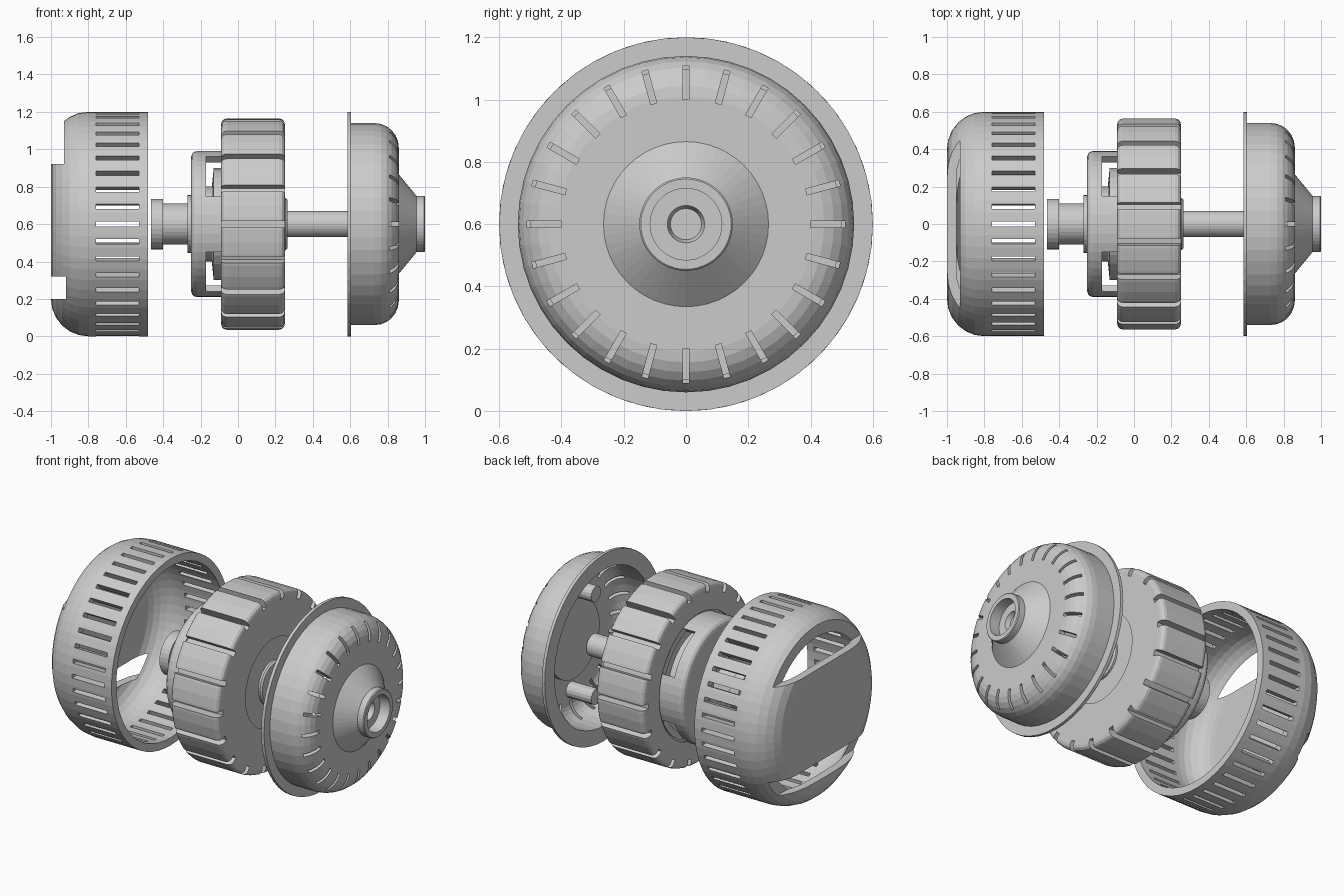
import bpy, bmesh
from math import sin, cos, pi, radians
from mathutils import Matrix, Vector

if "Cube" in bpy.data.objects:
    bpy.data.objects.remove(bpy.data.objects["Cube"])

AXIS = Vector((0, 0, 0.6))
grey = bpy.data.materials.new("metal_grey")
grey.use_nodes = True
grey.diffuse_color = (0.6, 0.6, 0.6, 1)
grey.node_tree.nodes["Principled BSDF"].inputs["Base Color"].default_value = grey.diffuse_color


def finish(bm, name):
    mesh = bpy.data.meshes.new(name)
    bmesh.ops.recalc_face_normals(bm, faces=bm.faces)
    bm.to_mesh(mesh)
    bm.free()
    mesh.materials.append(grey)
    ob = bpy.data.objects.new(name, mesh)
    bpy.context.collection.objects.link(ob)
    ob.location = AXIS
    return ob


def arc(cx, cr, rad, a0, a1, n=6):
    """Points (x, radius) on a rounded corner."""
    steps = [radians(a0 + (a1 - a0) * i / n) for i in range(n + 1)]
    return [(cx + rad * cos(a), cr + rad * sin(a)) for a in steps]


def lathe(name, profile, sides=48):
    """Revolve a closed (x, radius) profile around the motor axis."""
    bm = bmesh.new()
    vs = [bm.verts.new((x, 0, r)) for x, r in profile]
    edges = [bm.edges.new((vs[i], vs[(i + 1) % len(vs)])) for i in range(len(vs))
             if profile[i][1] > 0 or profile[(i + 1) % len(vs)][1] > 0]
    bmesh.ops.spin(bm, geom=vs + edges, cent=(0, 0, 0), axis=(1, 0, 0),
                   angle=2 * pi, steps=sides, use_duplicate=False)
    bmesh.ops.remove_doubles(bm, verts=bm.verts, dist=1e-5)
    return finish(bm, name)


def add_box(bm, x, y, z, angle=0):
    """Box from (min, max) ranges, turned about the motor axis."""
    mid = [(a + b) / 2 for a, b in (x, y, z)]
    size = [b - a for a, b in (x, y, z)]
    m = Matrix.Rotation(angle, 4, 'X') @ Matrix.Translation(mid) @ Matrix.Diagonal((*size, 1))
    bmesh.ops.create_cube(bm, size=1, matrix=m)


def ring_boxes(bm, count, x, width, r, start=0):
    for i in range(count):
        add_box(bm, x, (-width / 2, width / 2), r, start + 2 * pi * i / count)


def cut(ob, bm):
    """Subtract the cutter mesh and bake the result."""
    tool = finish(bm, "cutter")
    tool.hide_render = True
    mod = ob.modifiers.new("cut", 'BOOLEAN')
    mod.operation, mod.solver, mod.object = 'DIFFERENCE', 'EXACT', tool
    bpy.context.view_layer.update()
    deps = bpy.context.evaluated_depsgraph_get()
    baked = bpy.data.meshes.new_from_object(ob.evaluated_get(deps))
    ob.modifiers.clear()
    ob.data = baked
    bpy.data.objects.remove(tool)


# Slotted rear housing, open toward the rotor
housing = lathe("rear_housing",
                [(-0.48, 0.6)] + arc(-0.8, 0.4, 0.2, 90, 180) + [(-1, 0), (-0.95, 0)]
                + arc(-0.8, 0.4, 0.15, 180, 90) + [(-0.48, 0.55)], 60)
bm = bmesh.new()
ring_boxes(bm, 40, (-0.76, -0.53), 0.026, (0.5, 0.7))
cut(housing, bm)
bm = bmesh.new()
add_box(bm, (-1.1, -0.93), (-0.7, 0.7), (0.32, 0.7))
add_box(bm, (-1.1, -0.92), (-0.7, 0.7), (-0.4, -0.28))
cut(housing, bm)

# Stepped shaft through the rotor
lathe("commutator_shaft", [(-0.465, 0), (-0.465, 0.135), (-0.4, 0.135), (-0.4, 0.11),
                           (-0.27, 0.11), (-0.27, 0.155), (-0.24, 0.155), (-0.24, 0)], 32)
lathe("output_shaft", [(0.2, 0), (0.2, 0.14), (0.255, 0.14), (0.265, 0.13), (0.265, 0.07),
                       (0.66, 0.07), (0.67, 0.06), (0.67, 0)], 32)

# Windowed brush carrier with an inner core
carrier = lathe("brush_carrier", [(-0.25, 0.1)] + arc(-0.22, 0.36, 0.03, 180, 90, 3)
                + [(-0.07, 0.39), (-0.07, 0.35), (-0.2, 0.35), (-0.2, 0.1)])
bm = bmesh.new()
ring_boxes(bm, 4, (-0.17, -0.085), 0.3, (0.2, 0.5), pi / 4)
cut(carrier, bm)
lathe("brush_core", [(-0.21, 0), (-0.21, 0.2), (-0.14, 0.2), (-0.13, 0.3), (-0.07, 0.3), (-0.07, 0)], 32)

# Rotor drum with slots along its rim
rotor = lathe("rotor_drum", [(-0.08, 0), (-0.08, 0.4), (-0.09, 0.4)]
              + arc(-0.06, 0.535, 0.03, 180, 90, 3) + arc(0.22, 0.535, 0.03, 90, 0, 3)
              + [(0.25, 0.28), (0.242, 0.28), (0.242, 0)], 54)
bm = bmesh.new()
ring_boxes(bm, 18, (-0.2, 0.4), 0.034, (0.51, 0.7), pi / 18)
cut(rotor, bm)

# Flanged front cover: bowl, cone and bearing nose
cover = lathe("front_cover",
              [(0.585, 0.6), (0.605, 0.6), (0.605, 0.54)] + arc(0.73, 0.41, 0.13, 90, 0)
              + [(0.86, 0.265), (0.955, 0.15), (0.995, 0.15), (1, 0.145), (1, 0.115),
                 (0.93, 0.115), (0.93, 0.06), (0.9, 0.05), (0.9, 0), (0.79, 0),
                 (0.79, 0.25), (0.82, 0.25)]
              + arc(0.72, 0.4, 0.1, 0, 90) + [(0.585, 0.5)])
bm = bmesh.new()
ring_boxes(bm, 24, (0.74, 0.95), 0.02, (0.4, 0.51))
cut(cover, bm)

# Mounting posts inside the cover
for side, label in ((1, "upper"), (-1, "lower")):
    bm = bmesh.new()
    place = Matrix.Translation((0.74, 0, side * 0.33)) @ Matrix.Rotation(pi / 2, 4, 'Y')
    bmesh.ops.create_cone(bm, cap_ends=True, segments=16, radius1=0.05, radius2=0.05,
                          depth=0.2, matrix=place)
    finish(bm, label + "_mounting_post")
